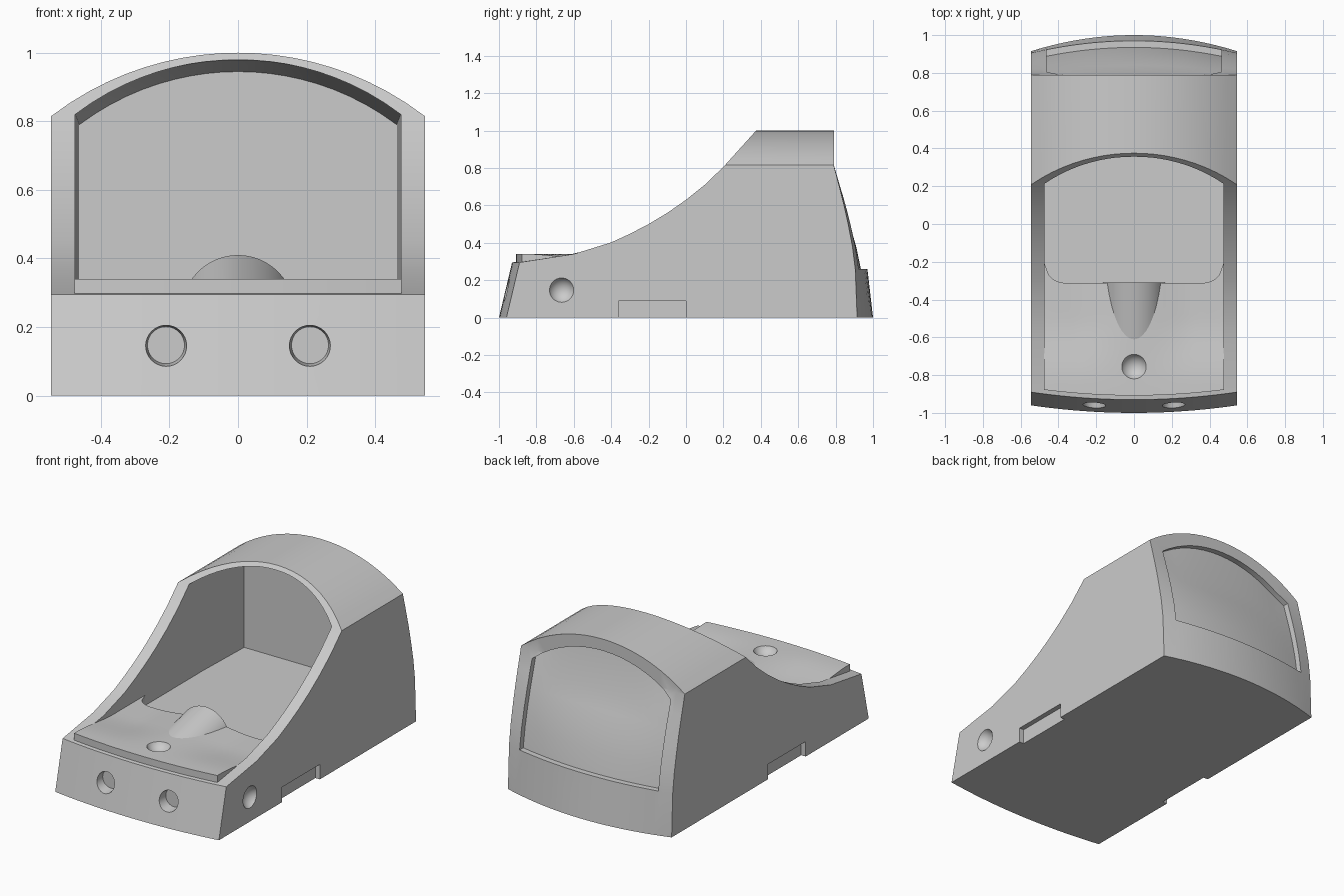
import bpy, bmesh, math
from mathutils import Matrix, Vector

if "Cube" in bpy.data.objects:
    bpy.data.objects.remove(bpy.data.objects["Cube"])

W = 0.545


def loft(name, sections):
    """Solid skinned through equal-length closed sections, capped at both ends."""
    bm = bmesh.new()
    rings = [[bm.verts.new(p) for p in s] for s in sections]
    n = len(rings[0])
    for a, b in zip(rings, rings[1:]):
        for i in range(n):
            j = (i + 1) % n
            bm.faces.new((a[i], a[j], b[j], b[i]))
    bm.faces.new(rings[0])
    bm.faces.new(rings[-1][::-1])
    return finish(name, bm)


def finish(name, bm):
    bmesh.ops.recalc_face_normals(bm, faces=bm.faces)
    me = bpy.data.meshes.new(name)
    bm.to_mesh(me)
    bm.free()
    ob = bpy.data.objects.new(name, me)
    bpy.context.collection.objects.link(ob)
    return ob


def cone(name, loc, axis, r1, r2, depth):
    bm = bmesh.new()
    rot = Vector(axis).to_track_quat('Z', 'Y').to_matrix().to_4x4()
    bmesh.ops.create_cone(bm, cap_ends=True, segments=32, radius1=r1, radius2=r2,
                          depth=depth, matrix=Matrix.Translation(loc) @ rot)
    return finish(name, bm)


def ball(name, loc, r):
    bm = bmesh.new()
    bmesh.ops.create_uvsphere(bm, u_segments=32, v_segments=20, radius=r,
                              matrix=Matrix.Translation(loc))
    return finish(name, bm)


def box(name, lo, hi):
    return loft(name, [[(x, lo[1], lo[2]), (x, hi[1], lo[2]), (x, hi[1], hi[2]),
                        (x, lo[1], hi[2])] for x in (lo[0], hi[0])])


def cut(ob, *cutters):
    for c in cutters:
        c.hide_render = True
        m = ob.modifiers.new("cut", 'BOOLEAN')
        m.operation, m.solver, m.object = 'DIFFERENCE', 'EXACT', c
        bpy.context.view_layer.objects.active = ob
        bpy.ops.object.modifier_apply(modifier=m.name)
        bpy.data.objects.remove(c, do_unlink=True)


def smooth(ob):
    bpy.ops.object.select_all(action='DESELECT')
    ob.select_set(True)
    bpy.context.view_layer.objects.active = ob
    bpy.ops.object.shade_smooth_by_angle(angle=math.radians(25))


def spread(w, n):
    return [-w + 2 * w * i / n for i in range(n + 1)]


def arch(x, w, side, top):
    """Height of a circular arch that spans +-w."""
    s = top - side
    r = (w * w + s * s) / (2 * s)
    return top - r + math.sqrt(r * r - x * x)


BACK = [(0, .915, .085), (.26, .905, .065), (.38, .89, .055), (.5, .867, .043),
        (.6, .845, .03), (.7, .82, .015), (.815, .79, 0), (1.1, .79, 0)]


def back_y(x, z):
    """Rear surface: side profile plus a bulge toward the middle."""
    for (z0, y0, b0), (z1, y1, b1) in zip(BACK, BACK[1:]):
        if z <= z1:
            t = (z - z0) / (z1 - z0)
            return y0 + t * (y1 - y0) + (b0 + t * (b1 - b0)) * (1 - (x / W) ** 2)


def bow(x):
    return 0.04 * (x / W) ** 2


# housing: swept side profile trimmed by the roof arch
CURVE = [(-.6, .34), (-.4, .402), (-.3, .448), (-.2, .5), (-.1, .56), (0, .63),
         (.1, .71), (.2, .806)]
sections = []
for x in spread(W, 20):
    top = arch(x, W, .815, 1.0)
    prof = [(-1 + bow(x), 0), (-.93 + bow(x), .295)] + CURVE
    prof += [(.2 + (top - .806) * .175 / .194, top), (.79, top)]
    prof += [(back_y(x, z), z) for z in (.815 - .0005, .7, .6, .5, .38, .26, 0)]
    sections.append([(x, y, z) for y, z in prof])
housing = loft("housing", sections)

# inner cavity with tapered hood
sections = []
for y, w, side, top in ((-.86, .475, .82, .98), (.35, .475, .82, .98), (.72, .463, .79, .945)):
    sections.append([(-w, y, .25)] + [(x, y, arch(x, w, side, top)) for x in spread(w, 20)]
                    + [(w, y, .25)])
cavity = loft("cavity_cutter", sections)

# rear window recess, parallel to the rear surface
sections = []
for x in spread(.462, 16):
    top = arch(x, .462, .765, .93)
    zs = [.26, .38, .5, .6, .7, top]
    sections.append([(x, back_y(x, z) - .035, z) for z in zs] + [(x, 1.2, top), (x, 1.2, .26)])
window = loft("window_cutter", sections)

# screw holes, side dimple and side slots
holes = [cone("hole_cutter", (s * .21, -.96, .147), (0, 1, 0), .066, .054, .1) for s in (-1, 1)]
slots = [box("slot_cutter", (min(s * .515, s * .6), -.36, -.1), (max(s * .515, s * .6), 0, .09))
         for s in (-1, 1)]
dimple = ball("dimple_cutter", (W + .033, -.665, .147), .073)
cut(housing, cavity, window, dimple, *holes, *slots)
smooth(housing)


# deck plate with soft dishes and filleted rear corners
def ease(t):
    t = max(0, min(1, t))
    return t * t * (3 - 2 * t)


sections = []
for x in spread(.477, 36):
    a = max(0, abs(x) - .365)
    y0 = -.908 + bow(x)
    y1 = -.2 - math.sqrt(max(0, .112 ** 2 - a * a))
    row = [(x, y0, .2)]
    for i in range(15):
        y = y0 + (y1 - y0) * i / 14
        row.append((x, y, .34 - .028 * ease(abs(x) / .32) * ease((y + .85) / .35)))
    sections.append(row + [(x, y1, .2)])
deck = loft("deck_plate", sections)
cut(deck, ball("deck_dimple_cutter", (0, -.755, .34 + .033), .073))
smooth(deck)

# emitter hump: sloping round bar rising from the deck
sections = []
for y, zc in ((-.65, .166), (-.309, .245)):
    sections.append([(.165 * math.cos(t), y, zc + .165 * math.sin(t))
                     for t in (2 * math.pi * i / 48 for i in range(48))])
smooth(loft("emitter_hump", sections))
